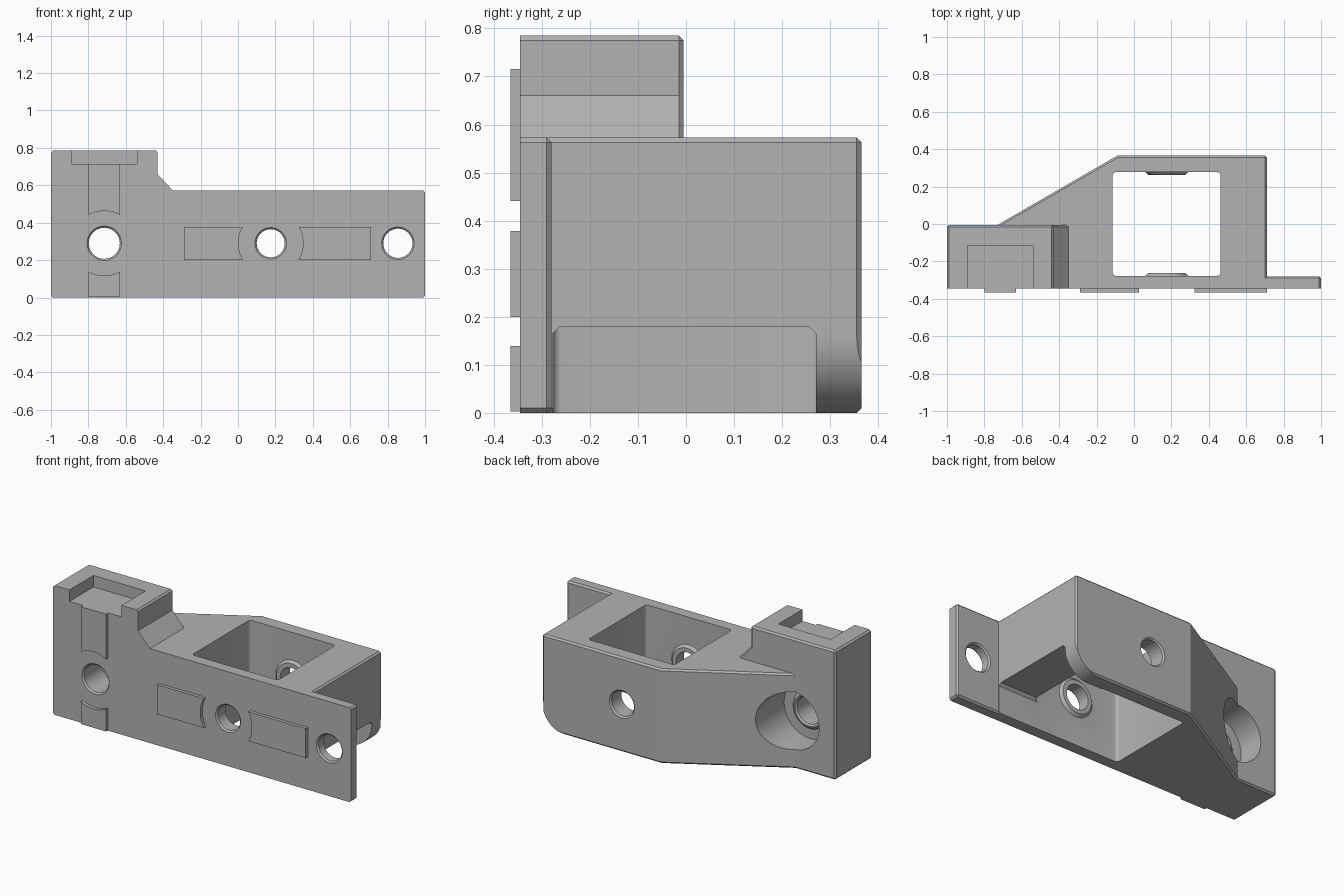
import bpy, bmesh
from math import sin, cos, pi, radians

if "Cube" in bpy.data.objects:
    bpy.data.objects.remove(bpy.data.objects["Cube"], do_unlink=True)

grey = bpy.data.materials.new("plain grey")
grey.use_nodes = True
colour = (0.45, 0.45, 0.45, 1)
grey.diffuse_color = colour
grey.node_tree.nodes["Principled BSDF"].inputs["Base Color"].default_value = colour

FRONT, BACK = -0.345, 0.365


def finish(name, bm):
    bmesh.ops.recalc_face_normals(bm, faces=bm.faces)
    mesh = bpy.data.meshes.new(name)
    bm.to_mesh(mesh)
    bm.free()
    mesh.materials.append(grey)
    ob = bpy.data.objects.new(name, mesh)
    bpy.context.collection.objects.link(ob)
    return ob


def prism(name, points, low, high, axis="z", round_corners=0):
    """Extrude an outline: along z from (x, y), or along y from (x, z)."""
    bm = bmesh.new()
    put = (lambda a, b, h: (a, b, h)) if axis == "z" else (lambda a, b, h: (a, h, b))
    face = bm.faces.new([bm.verts.new(put(a, b, low)) for a, b in points])
    moved = bmesh.ops.extrude_face_region(bm, geom=[face])["geom"]
    bmesh.ops.translate(bm, vec=put(0, 0, high - low),
                        verts=[v for v in moved if isinstance(v, bmesh.types.BMVert)])
    bmesh.ops.recalc_face_normals(bm, faces=bm.faces)
    if round_corners:
        k = 2 if axis == "z" else 1
        sides = [e for e in bm.edges if abs(e.verts[0].co[k] - e.verts[1].co[k]) > 1e-4]
        bmesh.ops.bevel(bm, geom=sides, offset=round_corners, segments=4,
                        profile=0.5, affect="EDGES")
    return finish(name, bm)


def rect(a, b, c, d):
    return [(a, c), (b, c), (b, d), (a, d)]


def lathe(name, x, z, profile, n=64):
    """Solid turned about a front-to-back axis from (radius, y) pairs."""
    bm = bmesh.new()
    rings = [[bm.verts.new((x + r * cos(2 * pi * i / n), y, z + r * sin(2 * pi * i / n)))
              for i in range(n)] for r, y in profile]
    for p, q in zip(rings, rings[1:]):
        for i in range(n):
            j = (i + 1) % n
            bm.faces.new((p[i], p[j], q[j], q[i]))
    bm.faces.new(rings[0])
    bm.faces.new(rings[-1])
    return finish(name, bm)


def combine(ob, tool, operation="DIFFERENCE"):
    mod = ob.modifiers.new("combine", "BOOLEAN")
    mod.operation, mod.object, mod.solver = operation, tool, "EXACT"
    bpy.context.view_layer.objects.active = ob
    bpy.ops.object.modifier_apply(modifier=mod.name)
    bpy.data.objects.remove(tool, do_unlink=True)


# Base block with flange, and the raised tower
body = prism("bracket_body", [(-1, FRONT), (1, FRONT), (1, -0.28), (0.71, -0.28),
                              (0.71, BACK), (-0.09, BACK), (-0.73, -0.005), (-1, -0.005)],
             0, 0.573)
combine(body, prism("tower", [(-1, 0.4), (-0.35, 0.4), (-0.35, 0.573), (-0.43, 0.66),
                              (-0.43, 0.785), (-1, 0.785)], FRONT, -0.005, "y"), "UNION")

# Small chamfers on outer edges, leaving the front rim sharp
bm = bmesh.new()
bm.from_mesh(body.data)
bmesh.ops.remove_doubles(bm, verts=bm.verts, dist=1e-4)
bmesh.ops.dissolve_limit(bm, angle_limit=radians(1), verts=bm.verts, edges=bm.edges)
edges = [e for e in bm.edges if e.is_manifold and e.calc_face_angle_signed() > radians(50)
         and not all(abs(v.co.y - FRONT) < 1e-3 for v in e.verts)]
bmesh.ops.bevel(bm, geom=edges, offset=0.01, segments=1, profile=0.5,
                affect="EDGES", clamp_overlap=True)
bm.to_mesh(body.data)
bm.free()

# Square cavity, side opening, rounded rear corner and tower pocket
combine(body, prism("cavity", rect(-0.115, 0.462, -0.277, 0.277), -0.1, 0.7,
                    round_corners=0.018))
bm = bmesh.new()
outline = [(-0.277, -0.1), (0.27, -0.1), (0.27, 0.165), (0.255, 0.18), (-0.262, 0.18), (-0.277, 0.165)]
face = bm.faces.new([bm.verts.new((0.4, y, z)) for y, z in outline])
moved = bmesh.ops.extrude_face_region(bm, geom=[face])["geom"]
bmesh.ops.translate(bm, vec=(0.312, 0, 0),
                    verts=[v for v in moved if isinstance(v, bmesh.types.BMVert)])
combine(body, finish("side_opening", bm))
R = 0.16
arc = [(0.71 - R + R * cos(t * pi / 24), R - R * sin(t * pi / 24)) for t in range(13)]
combine(body, prism("corner", [(0.75, -0.05), (0.75, R)] + arc + [(0.71 - R, -0.05)],
                    0.26, 0.4, "y"))
combine(body, prism("pocket", rect(-0.89, -0.54, -0.5, -0.115), 0.715, 0.9))

# Counterbore behind the tower hole, then raised bosses round the holes
HZ = 0.29
combine(body, lathe("counterbore", -0.715, HZ, [(0.175, -0.17), (0.175, 0.5)]))
for x, wall, way in ((0.175, -0.277, 1), (0.175, 0.277, -1), (-0.715, -0.17, 1)):
    combine(body, lathe("boss", x, HZ, [(0.115, wall - 0.02 * way), (0.115, wall),
                                        (0.1, wall + 0.015 * way)]), "UNION")

# Through holes with chamfered mouths
for x, r, back in ((-0.715, 0.083, -0.155), (0.175, 0.075, BACK), (0.855, 0.078, -0.28)):
    c = 0.009
    combine(body, lathe("hole", x, HZ, [(r + c, FRONT - 0.05), (r + c, FRONT), (r, FRONT + c),
                                        (r, back - c), (r + c, back), (r + c, back + 0.05)]))

# Raised locating ribs on the front, cut back round the holes
parts = [body]
for name, box, hx in (("upper_rib", (-0.8, -0.63, 0.34, 0.715), -0.715),
                      ("lower_rib", (-0.8, -0.63, 0.003, 0.24), -0.715),
                      ("middle_rib", (-0.29, 0.1, 0.2, 0.378), 0.175),
                      ("flange_rib", (0.25, 0.71, 0.2, 0.378), 0.175)):
    rib = prism(name, rect(*box), -0.365, FRONT, "y")
    combine(rib, lathe("clearance", hx, HZ, [(0.173, -0.5), (0.173, -0.2)]))
    parts.append(rib)

for ob in bpy.context.selected_objects:
    ob.select_set(False)
for ob in parts:
    ob.select_set(True)
bpy.context.view_layer.objects.active = body
bpy.ops.object.shade_smooth_by_angle(angle=radians(30))
